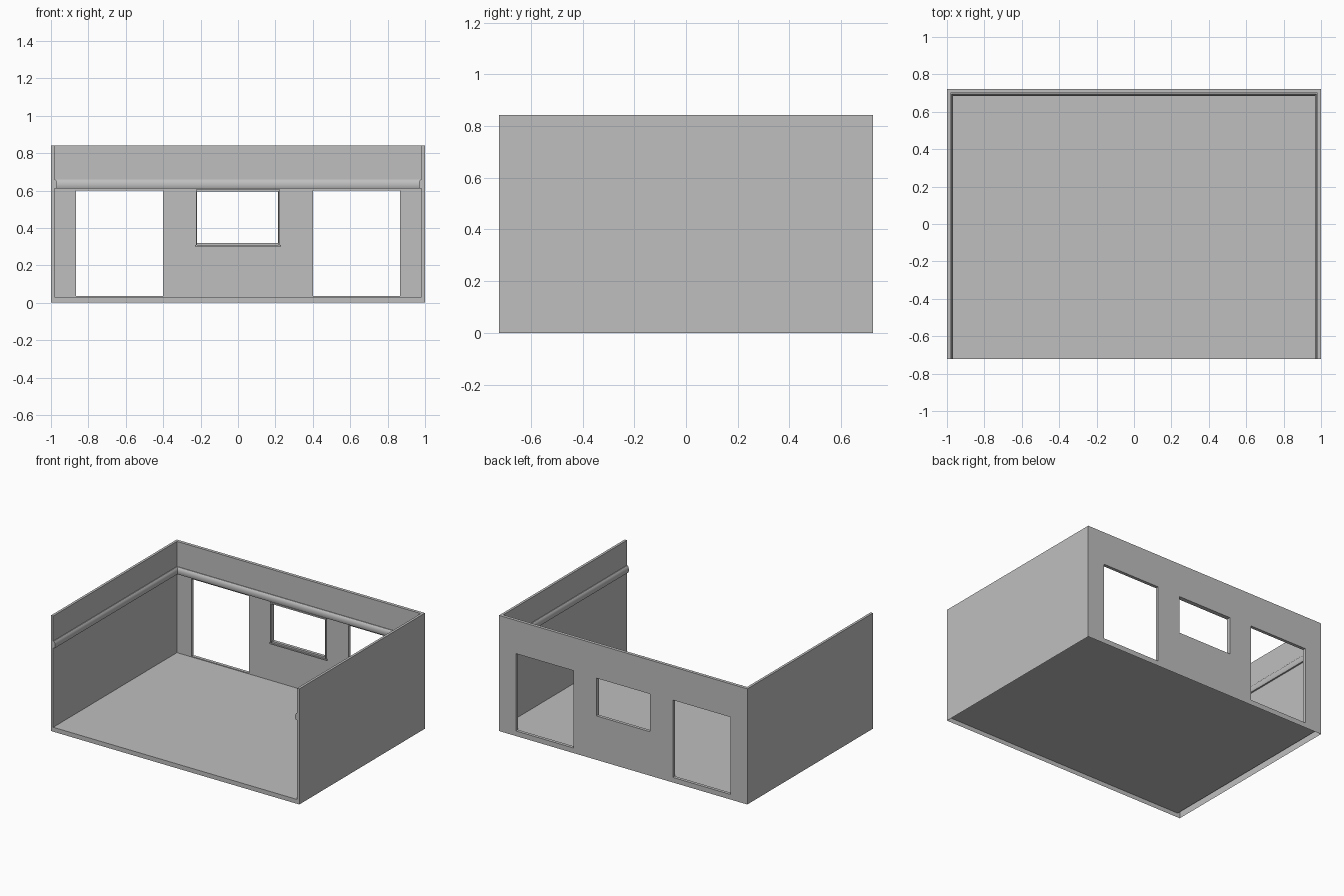
import bpy, bmesh

if "Cube" in bpy.data.objects:
    bpy.data.objects.remove(bpy.data.objects["Cube"], do_unlink=True)

HALF_X, HALF_Y, TOP = 1.0, 0.723, 0.842
IN_X, IN_Y, FLOOR = 0.982, 0.70, 0.032

plaster = bpy.data.materials.new("light_grey_plaster")
plaster.use_nodes = True
GREY = (0.52, 0.52, 0.52, 1)
plaster.diffuse_color = GREY
plaster.node_tree.nodes["Principled BSDF"].inputs["Base Color"].default_value = GREY


def make_object(name, bm):
    bmesh.ops.recalc_face_normals(bm, faces=bm.faces)
    mesh = bpy.data.meshes.new(name)
    bm.to_mesh(mesh)
    bm.free()
    mesh.materials.append(plaster)
    obj = bpy.data.objects.new(name, mesh)
    bpy.context.scene.collection.objects.link(obj)
    return obj


def box(name, x0, x1, y0, y1, z0, z1):
    bm = bmesh.new()
    bmesh.ops.create_cube(bm, size=1)
    for v in bm.verts:
        v.co = [lo if c < 0 else hi
                for c, lo, hi in zip(v.co, (x0, y0, z0), (x1, y1, z1))]
    return make_object(name, bm)


# Room shell: a block hollowed from the front, then pierced by openings
shell = box("room_shell", -HALF_X, HALF_X, -HALF_Y, HALF_Y, 0, TOP)
cutters = [
    box("interior_cutter", -IN_X, IN_X, -1, IN_Y, FLOOR, 1),
    box("right_door_cutter", -0.865, -0.4, 0.6, 0.8, 0.037, 0.6),
    box("left_door_cutter", 0.4, 0.865, 0.6, 0.8, 0.037, 0.6),
    box("window_cutter", -0.218, 0.215, 0.6, 0.8, 0.32, 0.595),
]
for cutter in cutters:
    cutter.hide_render = True
    mod = shell.modifiers.new(cutter.name, "BOOLEAN")
    mod.operation = "DIFFERENCE"
    mod.solver = "EXACT"
    mod.object = cutter

# Bake the cuts and leave the underside open below the floor
bpy.context.view_layer.update()
baked = shell.evaluated_get(bpy.context.evaluated_depsgraph_get())
bm = bmesh.new()
bm.from_mesh(baked.to_mesh())
under = [f for f in bm.faces if f.calc_center_median().z < 0.001]
bmesh.ops.delete(bm, geom=under, context="FACES")
shell.modifiers.clear()
bm.to_mesh(shell.data)
bm.free()
for cutter in cutters:
    bpy.data.objects.remove(cutter, do_unlink=True)

# Picture rail: rounded profile (depth, height) mitred around three walls
profile = [(0, 0.61), (0.011, 0.61), (0.015, 0.62), (0.015, 0.64),
           (0.011, 0.652), (0.005, 0.66), (0, 0.66)]
bm = bmesh.new()
rings = []
for side, y, follow in ((-1, -HALF_Y, 0), (-1, IN_Y, 1), (1, IN_Y, 1), (1, -HALF_Y, 0)):
    rings.append([bm.verts.new((side * (IN_X - d), y - d * follow, z))
                  for d, z in profile])
for a, b in zip(rings, rings[1:]):
    for i in range(len(profile)):
        j = (i + 1) % len(profile)
        bm.faces.new((a[i], a[j], b[j], b[i]))
bm.faces.new(rings[0])
bm.faces.new(rings[-1])
rail = make_object("picture_rail", bm)
bpy.ops.object.select_all(action="DESELECT")
rail.select_set(True)
bpy.context.view_layer.objects.active = rail
bpy.ops.object.shade_smooth_by_angle()

# Window casing and sill on the inner face of the back wall
front = IN_Y - 0.01
box("window_sill", -0.23, 0.23, front, IN_Y + 0.001, 0.3, 0.308)
box("window_head", -0.225, 0.225, front, IN_Y + 0.001, 0.596, 0.606)
for name, x0 in (("right_window_casing", -0.225), ("left_window_casing", 0.216)):
    box(name, x0, x0 + 0.007, front, IN_Y + 0.001, 0.308, 0.596)
